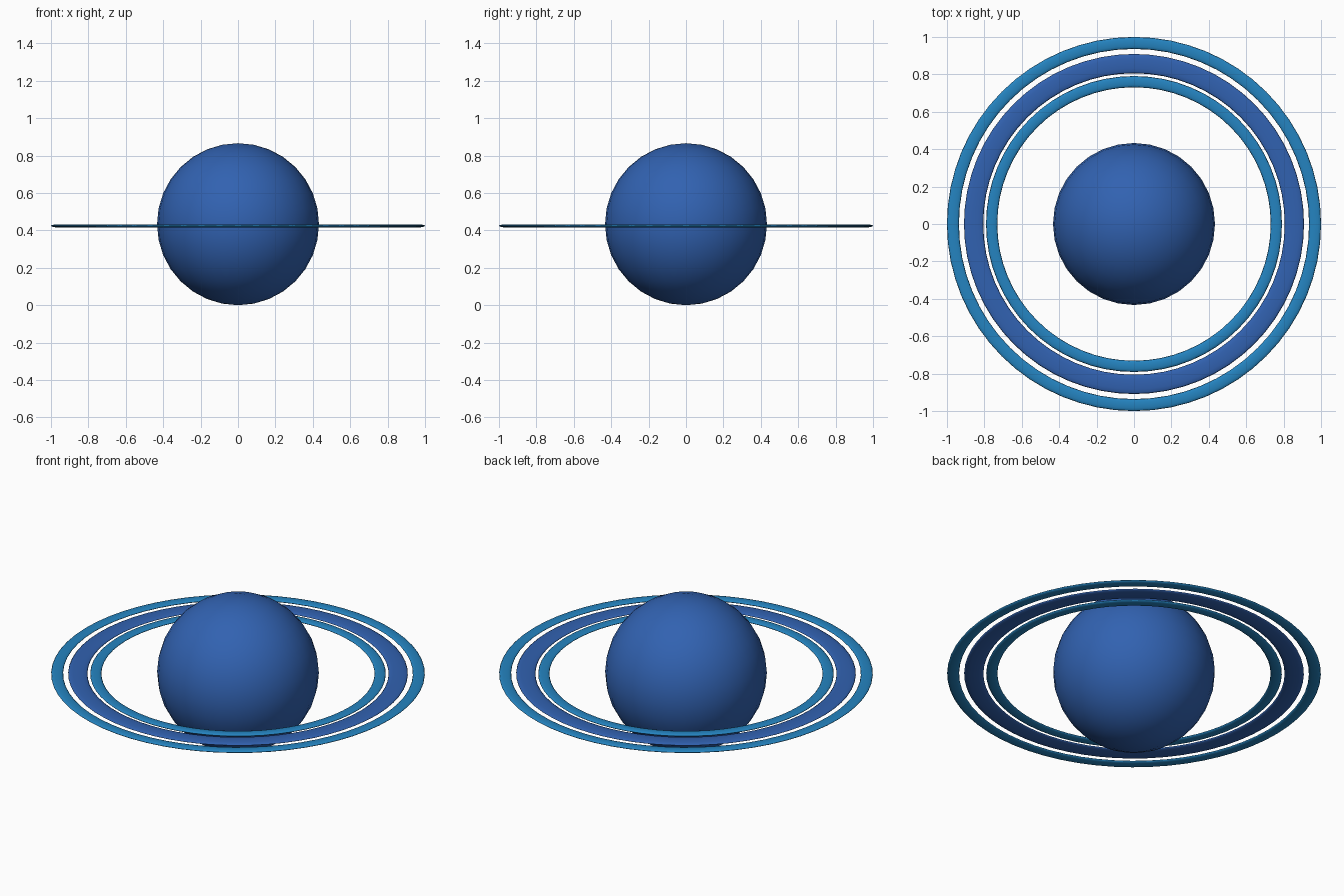
import bpy, math

if "Cube" in bpy.data.objects:
    bpy.data.objects.remove(bpy.data.objects["Cube"])

def mat(name, rgb):
    m = bpy.data.materials.new(name)
    m.diffuse_color = (*rgb, 1)
    m.use_nodes = True
    m.node_tree.nodes["Principled BSDF"].inputs["Base Color"].default_value = m.diffuse_color
    return m

blue = mat("deep blue", (0.031, 0.122, 0.44))
teal = mat("teal blue", (0.018, 0.23, 0.53))

def finish(name, m):
    o = bpy.context.object
    o.name = name
    o.data.materials.append(m)
    bpy.ops.object.shade_smooth()
    return o

# Planet globe
bpy.ops.mesh.primitive_uv_sphere_add(segments=32, ring_count=16, radius=0.433,
                                     location=(0, 0, 0.433))
finish("planet", blue)

# Flattened torus rings around the globe: name, inner radius, outer radius, colour
RINGS = [("inner_ring", 0.731, 0.791, teal),
         ("middle_ring", 0.806, 0.909, blue),
         ("outer_ring", 0.936, 1.0, teal)]
HALF_THICK = 0.008
for name, r0, r1, m in RINGS:
    minor = (r1 - r0) / 2
    bpy.ops.mesh.primitive_torus_add(major_segments=64, minor_segments=12,
                                     major_radius=(r0 + r1) / 2, minor_radius=minor,
                                     location=(0, 0, 0.424))
    o = finish(name, m)
    for v in o.data.vertices:
        v.co.z *= HALF_THICK / minor
